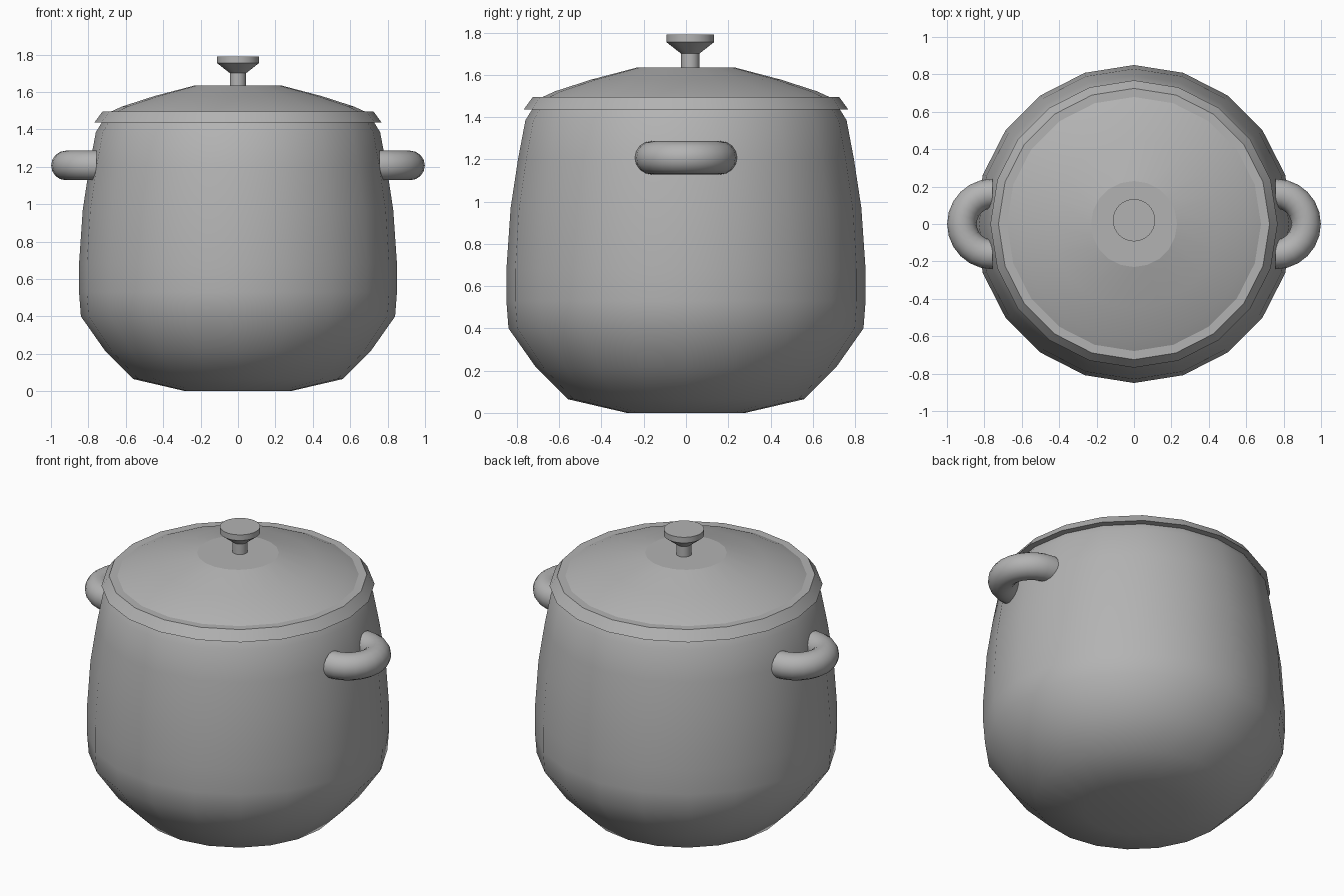
import bpy
import bmesh
from math import cos, sin, pi, radians

cube = bpy.data.objects.get("Cube")
if cube:
    bpy.data.objects.remove(cube, do_unlink=True)

# One plain metal colour
metal = bpy.data.materials.new("grey_metal")
metal.use_nodes = True
grey = (0.45, 0.45, 0.45, 1)
metal.diffuse_color = grey
metal.node_tree.nodes["Principled BSDF"].inputs["Base Color"].default_value = grey


def finish(name, bm, angle):
    bmesh.ops.recalc_face_normals(bm, faces=bm.faces)
    mesh = bpy.data.meshes.new(name)
    bm.to_mesh(mesh)
    bm.free()
    mesh.materials.append(metal)
    obj = bpy.data.objects.new(name, mesh)
    bpy.context.collection.objects.link(obj)
    bpy.ops.object.select_all(action="DESELECT")
    obj.select_set(True)
    bpy.context.view_layer.objects.active = obj
    bpy.ops.object.shade_smooth_by_angle(angle=radians(angle))
    return obj


def lathe(name, profile, sides, angle, y=0):
    """Turn a radius/height profile around z and cap both ends."""
    bm = bmesh.new()
    turns = [2 * pi * i / sides for i in range(sides)]
    rings = [[bm.verts.new((r * cos(a), y + r * sin(a), z)) for a in turns]
             for r, z in profile]
    for low, high in zip(rings, rings[1:]):
        for i in range(sides):
            j = (i + 1) % sides
            bm.faces.new((low[i], low[j], high[j], high[i]))
    bm.faces.new(rings[0][::-1])
    bm.faces.new(rings[-1])
    return finish(name, bm, angle)


def handle(name, side):
    """Half ring of round tube standing out from the wall."""
    bm = bmesh.new()
    ring_x, height, bend, tube, sides = 0.757, 1.207, 0.163, 0.079, 16
    section = [bm.verts.new((side * ring_x,
                             -bend + tube * cos(2 * pi * i / sides),
                             height + tube * sin(2 * pi * i / sides)))
               for i in range(sides)]
    start = bm.faces.new(section)
    bmesh.ops.spin(bm, geom=[start], cent=(side * ring_x, 0, height),
                   axis=(0, 0, side), angle=pi, steps=12)
    return finish(name, bm, 40)


# Rounded pot body
lathe("pot_body", [(0.28, 0), (0.56, 0.065), (0.71, 0.215), (0.84, 0.4),
                   (0.85, 0.53), (0.85, 0.68), (0.83, 0.97), (0.795, 1.2),
                   (0.76, 1.385), (0.72, 1.45)], 20, 40)

# Lid: bevelled rim, shallow dome and flat crown
lathe("lid_rim", [(0.768, 1.436), (0.725, 1.495)], 20, 30)
lathe("lid_dome", [(0.69, 1.49), (0.62, 1.522), (0.45, 1.577),
                   (0.23, 1.635)], 20, 14)

# Knob on a short stem
lathe("lid_knob", [(0.043, 1.62), (0.043, 1.7), (0.113, 1.755),
                   (0.113, 1.79)], 32, 30, y=0.02)

# Side handles
for side, label in ((1, "left"), (-1, "right")):
    handle(label + "_handle", side)
